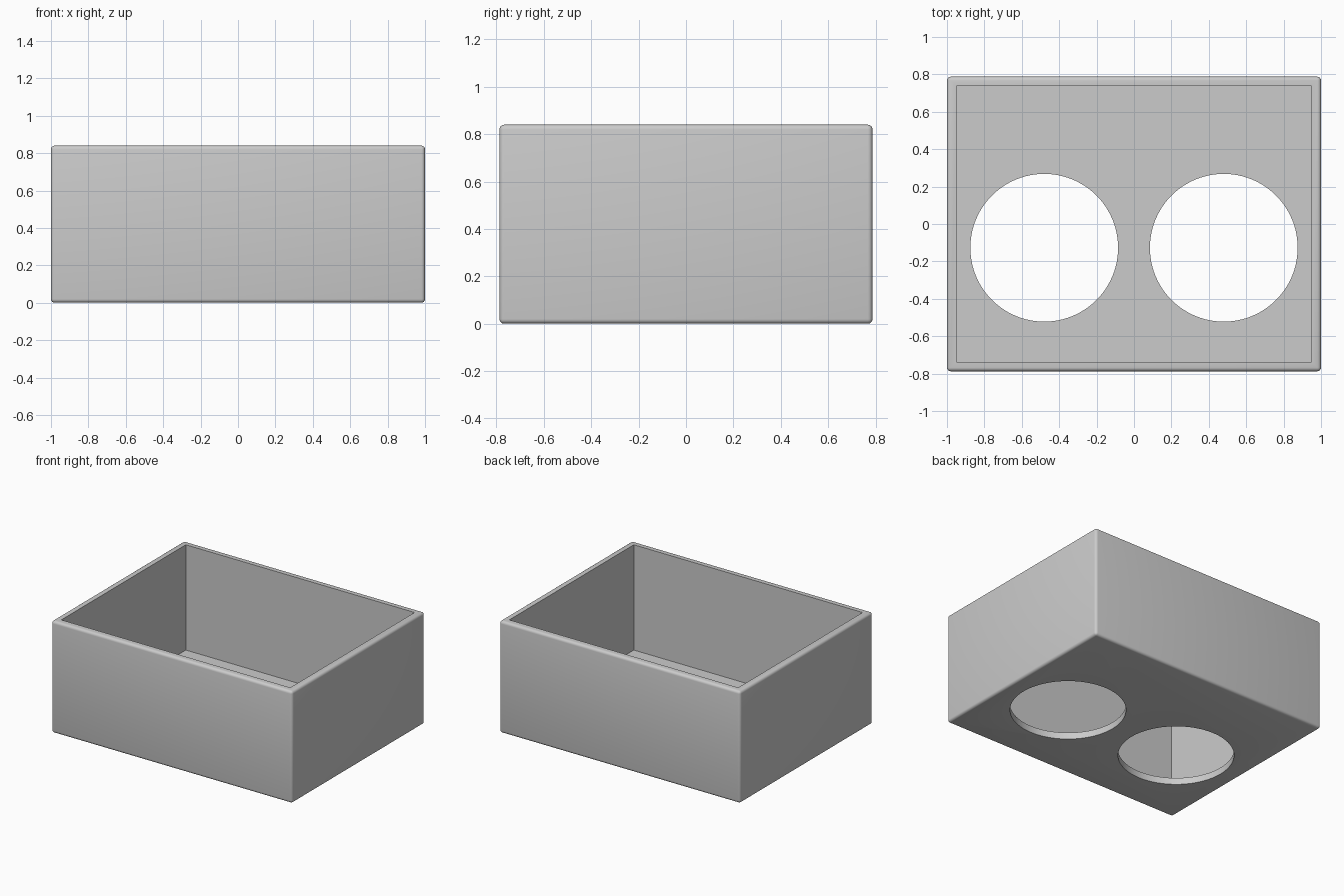
import bpy
import bmesh

cube = bpy.data.objects.get("Cube")
if cube:
    bpy.data.objects.remove(cube, do_unlink=True)

WIDTH, DEPTH, HEIGHT = 2.0, 1.575, 0.84
WALL = 0.05
FLOOR = 0.05
HOLE_RADIUS, HOLE_X, HOLE_Y = 0.395, 0.48, -0.127

grey = bpy.data.materials.new("plain grey")
grey.use_nodes = True
colour = (0.6, 0.6, 0.6, 1)
grey.diffuse_color = colour
grey.node_tree.nodes["Principled BSDF"].inputs["Base Color"].default_value = colour


def block(name, size, bottom):
    """Box centred in plan, standing at the given height."""
    bpy.ops.mesh.primitive_cube_add(size=1, location=(0, 0, bottom + size[2] / 2))
    obj = bpy.context.object
    obj.name = name
    obj.scale = size
    bpy.ops.object.transform_apply(location=True, rotation=False, scale=True)
    return obj


def cut(target, cutter):
    """Subtract the cutter, then discard it."""
    cutter.hide_render = True
    mod = target.modifiers.new("cut", "BOOLEAN")
    mod.operation = "DIFFERENCE"
    mod.solver = "EXACT"
    mod.object = cutter
    bpy.context.view_layer.objects.active = target
    bpy.ops.object.modifier_apply(modifier=mod.name)
    bpy.data.objects.remove(cutter, do_unlink=True)


# Outer shell with softly rounded edges
box = block("open_box", (WIDTH, DEPTH, HEIGHT), 0)
bm = bmesh.new()
bm.from_mesh(box.data)
bmesh.ops.bevel(bm, geom=bm.edges[:], offset=0.02, segments=4,
                profile=0.5, affect="EDGES")
bm.to_mesh(box.data)
bm.free()

# Sharp-edged cavity, open at the top
cut(box, block("cavity_cutter",
               (WIDTH - 2 * WALL, DEPTH - 2 * WALL, HEIGHT), FLOOR))

# Pair of round openings through the floor
for side in (-1, 1):
    bpy.ops.mesh.primitive_cylinder_add(
        vertices=96, radius=HOLE_RADIUS, depth=0.3,
        location=(side * HOLE_X, HOLE_Y, 0))
    cut(box, bpy.context.object)

# Finish
box.data.materials.clear()
box.data.materials.append(grey)
bpy.ops.object.select_all(action="DESELECT")
box.select_set(True)
bpy.context.view_layer.objects.active = box
bpy.ops.object.shade_smooth_by_angle(angle=0.6)
